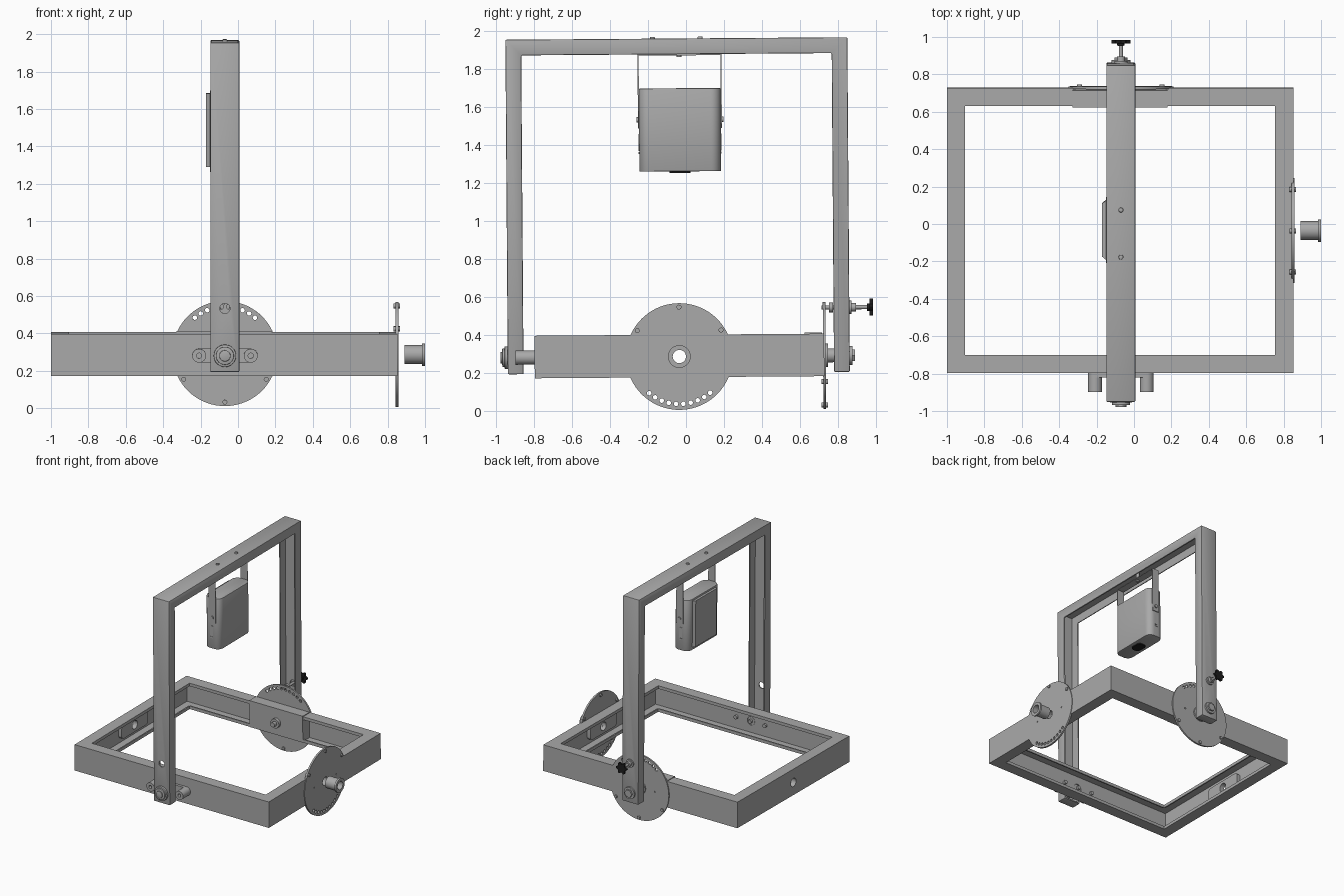
import bpy, bmesh, math
from mathutils import Matrix, Vector

if "Cube" in bpy.data.objects:
    bpy.data.objects.remove(bpy.data.objects["Cube"])


def material(name, value):
    m = bpy.data.materials.new(name)
    m.use_nodes = True
    m.diffuse_color = (value, value, value, 1)
    m.node_tree.nodes["Principled BSDF"].inputs["Base Color"].default_value = (value, value, value, 1)
    return m


GREY = material("plain_grey", 0.4)
BLACK = material("knob_black", 0.012)
parts = []
# Each axis maps (u, v, w) to world, with w along the axis
AXES = {"x": Matrix(((0, 0, 1), (1, 0, 0), (0, 1, 0))),
        "y": Matrix(((1, 0, 0), (0, 0, 1), (0, 1, 0))),
        "z": Matrix.Identity(3)}
PX, PY, PZ = -0.07, -0.035, 0.287   # pivot centres
T = 0.011                           # sheet thickness


def prisms(name, axis, outlines, a, b, mat=GREY):
    """Extrude closed outlines from a to b along an axis."""
    bm = bmesh.new()
    for pts in outlines:
        low = [bm.verts.new(AXES[axis] @ Vector((u, v, a))) for u, v in pts]
        high = [bm.verts.new(AXES[axis] @ Vector((u, v, b))) for u, v in pts]
        bm.faces.new(low)
        bm.faces.new(high)
        for i in range(len(pts)):
            j = (i + 1) % len(pts)
            bm.faces.new((low[i], low[j], high[j], high[i]))
    bmesh.ops.recalc_face_normals(bm, faces=bm.faces)
    me = bpy.data.meshes.new(name)
    bm.to_mesh(me)
    bm.free()
    me.materials.append(mat)
    ob = bpy.data.objects.new(name, me)
    bpy.context.collection.objects.link(ob)
    parts.append(ob)
    return ob


def circle(u, v, r, n=32):
    return [(u + r * math.cos(2 * math.pi * i / n), v + r * math.sin(2 * math.pi * i / n)) for i in range(n)]


def rect(u0, u1, v0, v1):
    return [(u0, v0), (u1, v0), (u1, v1), (u0, v1)]


def rounded(u0, u1, v0, v1, r, n=8):
    """Rounded rectangle outline."""
    pts = []
    for k, (u, v) in enumerate(((u1 - r, v1 - r), (u0 + r, v1 - r), (u0 + r, v0 + r), (u1 - r, v0 + r))):
        for i in range(n + 1):
            t = (k + i / n) * math.pi / 2
            pts.append((u + r * math.cos(t), v + r * math.sin(t)))
    return pts


def cyl(name, axis, u, v, r, a, b, mat=GREY, n=32):
    return prisms(name, axis, [circle(u, v, r, n)], a, b, mat)


def box(name, x0, x1, y0, y1, z0, z1, mat=GREY):
    return prisms(name, "z", [rect(x0, x1, y0, y1)], z0, z1, mat)


def apply_mod(ob, mod):
    bpy.context.view_layer.objects.active = ob
    bpy.ops.object.modifier_apply(modifier=mod.name)


def cut(ob, *cutters):
    for c in cutters:
        mod = ob.modifiers.new("cut", "BOOLEAN")
        mod.object, mod.operation, mod.solver = c, "DIFFERENCE", "EXACT"
        apply_mod(ob, mod)
        parts.remove(c)
        bpy.data.objects.remove(c)
    return ob


def bevel(ob, width, segments=3):
    mod = ob.modifiers.new("bevel", "BEVEL")
    mod.width, mod.segments, mod.limit_method = width, segments, "ANGLE"
    apply_mod(ob, mod)
    return ob


# Base frame: sheet channel, open on the inside
X0, X1, Y0, Y1, Z0, Z1, W = -1, 0.852, -0.797, 0.728, 0.178, 0.402, 0.097
base = box("base_frame", X0, X1, Y0, Y1, Z0, Z1)
cut(base, box("opening", X0 + W, X1 - W, Y0 + W, Y1 - W, 0, 1),
    box("cavity", X0 + T, X1 - T, Y0 + T, Y1 - T, Z0 + T, Z1 - T),
    cyl("side_holes", "x", PY, PZ, 0.036, -2, 2),
    cyl("end_holes", "y", PX, PZ, 0.036, -2, 2))
for tag, z0 in (("lower", Z0), ("upper", Z1 - 0.028)):
    for side, x in (("right", X0 + W - T), ("left", X1 - W)):
        box(f"{tag}_{side}_lip", x, x + T, Y0 + W, Y1 - W, z0 + 0.002, z0 + 0.026)
    for side, y in (("front", Y0 + W - T), ("back", Y1 - W)):
        box(f"{tag}_{side}_lip", X0 + W, X1 - W, y, y + T, z0 + 0.002, z0 + 0.026)

# Inner stiffening plates and the back sleeve
for side, x in (("right", X0 + T), ("left", X1 - T - 0.03)):
    plate = prisms(side + "_inner_plate", "x", [rounded(PY - 0.18, PY + 0.18, PZ - 0.06, PZ + 0.06, 0.03)], x, x + 0.03)
    cut(plate, cyl("hole", "x", PY, PZ, 0.036, -2, 2))
box("back_sleeve", -0.33, 0.18, 0.625, 0.716, Z0 + 0.002, 0.408)
cyl("back_inner_boss", "y", PX, PZ, 0.04, 0.6, 0.63)
cyl("back_inner_stub", "y", PX, PZ, 0.02, 0.57, 0.61)
for i in (-1, 0, 1):
    cyl("front_inner_bolt", "y", PX + i * 0.138, PZ, 0.016, Y0 + T, Y0 + 0.03)


# Index discs with an arc of holes and three bolts
def disc(name, axis, u, a, b, arc_side):
    ob = cyl(name, axis, u, PZ, 0.281, a, b, n=72)
    holes = [circle(u, PZ, 0.035)]
    for i in range(10):
        t = math.radians(-40 + i * 80 / 9)
        holes.append(circle(u + 0.25 * math.sin(t), PZ + arc_side * 0.25 * math.cos(t), 0.012, 16))
    holes += [circle(u + s * 0.15, PZ, 0.007, 12) for s in (-1, 1)]
    cut(ob, prisms("holes", axis, holes, a - 0.05, b + 0.05))
    for deg in (-58, 0, 58):
        t = math.radians(deg)
        cyl(name + "_bolt", axis, u + 0.26 * math.sin(t), PZ - arc_side * 0.26 * math.cos(t), 0.013,
            a - 0.01, b + 0.01, n=16)


disc("left_disc", "x", PY, 0.842, 0.857, -1)
disc("back_disc", "y", PX, 0.722, 0.736, 1)

# Hollow axle on the left side
axle = cyl("left_axle", "x", PY, PZ, 0.05, 0.89, 0.99)
rim = cyl("left_axle_rim", "x", PY, PZ, 0.06, 0.985, 1.0)
for ob in (axle, rim):
    cut(ob, cyl("bore", "x", PY, PZ, 0.035, 0.8, 1.1))

# Tall arch: channel bent in a U, open on the inside
AX0, AX1, AY0, AY1, AZ0, AZ1, D = -0.148, 0.007, -0.939, 0.862, 0.2, 1.962, 0.083


def arch_outline(y0, y1, z0, z1, d):
    return [(y0, z0), (y0, z1), (y1, z1), (y1, z0), (y1 - d, z0), (y1 - d, z1 - d), (y0 + d, z1 - d), (y0 + d, z0)]


arch = prisms("arch", "x", [arch_outline(AY0, AY1, AZ0, AZ1, D)], AX0, AX1)
bevel(arch, 0.006, 2)
cut(arch, prisms("channel", "x", [arch_outline(AY0 + T, AY1 - T, AZ0 + T, AZ1 - T, D)], AX0 + T, AX1 - T),
    cyl("pin_holes", "y", PX, 0.54, 0.027, -2, 2))
for y in (-0.165, 0.087):
    bevel(cyl("arch_top_bolt", "z", PX, y, 0.013, AZ1 - 0.015, AZ1 + 0.01, n=20), 0.004, 2)

# Front pivot: lozenge bracket, posts, shaft and washers
prisms("front_bracket", "y", [rounded(PX - 0.175, PX + 0.175, PZ - 0.037, PZ + 0.037, 0.036)], -0.82, -0.795)
for s in (-1, 1):
    post = cyl("front_post", "y", PX + s * 0.138, PZ, 0.037, -0.898, -0.81)
    cut(post, cyl("bore", "y", PX + s * 0.138, PZ, 0.014, -1, -0.85, n=16))
cyl("front_shaft", "y", PX, PZ, 0.032, -0.95, -0.79)
for r, a, b in ((0.06, -0.955, -0.935), (0.048, -0.968, -0.954), (0.03, -0.978, -0.967)):
    bevel(cyl("front_washer", "y", PX, PZ, r, a, b), 0.003, 2)

# Back pivot: bushing, shaft and nut
cyl("back_bushing", "y", PX, PZ, 0.062, 0.735, 0.748)
cyl("back_shaft", "y", PX, PZ, 0.036, 0.715, 0.87)
cyl("back_washer", "y", PX, PZ, 0.05, 0.86, 0.876)
cyl("back_nut", "y", PX, PZ, 0.034, 0.875, 0.89, n=6)

# Locking pin with star knob
PIN = 0.54
cyl("pin_shaft", "y", PX, PIN, 0.011, 0.715, 0.975, n=20)
for r, a, b in ((0.026, 0.755, 0.776), (0.035, 0.862, 0.874), (0.022, 0.873, 0.898)):
    cyl("pin_collar", "y", PX, PIN, r, a, b, n=24)
star = [(PX + r * math.cos(t), PIN + r * math.sin(t))
        for i in range(48)
        for t in [i * math.pi / 24]
        for r in [0.043 + 0.008 * math.cos(6 * t)]]
prisms("star_knob", "y", [star], 0.968, 0.986, BLACK)
cyl("knob_hub", "y", PX, PIN, 0.02, 0.955, 0.97, BLACK)

# Hanging unit: rounded body with a raised rear panel
BY0, BY1, BZ0, BZ1 = -0.238, 0.192, 1.262, 1.7
body = prisms("unit_body", "z", [rounded(-0.15, -0.005, BY0, BY1, 0.052)], BZ0, BZ1)
bevel(body, 0.006, 2)
prisms("unit_rear_panel", "z", [[(-0.14, -0.19), (-0.14, 0.145), (-0.17, 0.12), (-0.17, -0.165)]], 1.29, 1.685)
prisms("unit_bottom_button", "z", [rounded(-0.115, -0.035, -0.08, 0.03, 0.03)], BZ0 - 0.009, BZ0, BLACK)
for side, y, s in (("front", BY0, -1), ("back", BY1, 1)):
    for z, h in ((1.415, 0.045), (1.36, 0.006)):
        prisms(side + "_slot_rim", "y", [rounded(PX - 0.022, PX + 0.006, z - h, z + h, 0.005, 4)], y, y + s * 0.004)

# Hanger strap with its bolts
for side, y, s in (("front", BY0, -1), ("back", BY1, 1)):
    box(side + "_strap", PX - 0.032, PX + 0.032, y, y + s * 0.006, 1.49, AZ1 - D)
    cyl(side + "_strap_bolt", "y", PX, 1.535, 0.014, y, y + s * 0.014, n=20)
box("strap_bridge", PX - 0.032, PX + 0.032, BY0, BY1, AZ1 - D - 0.006, AZ1 - D)
cyl("strap_bridge_bolt", "z", PX, -0.025, 0.014, AZ1 - D - 0.015, AZ1 - 0.01, n=20)

# Whole assembly leans very slightly about the x axis
pivot = Matrix.Translation((0, PY, PZ))
lean = pivot @ Matrix.Rotation(math.radians(0.42), 4, "X") @ pivot.inverted()
bpy.ops.object.select_all(action="DESELECT")
for ob in parts:
    ob.data.transform(lean)
    ob.select_set(True)
bpy.context.view_layer.objects.active = parts[0]
bpy.ops.object.shade_smooth_by_angle(angle=math.radians(30))
